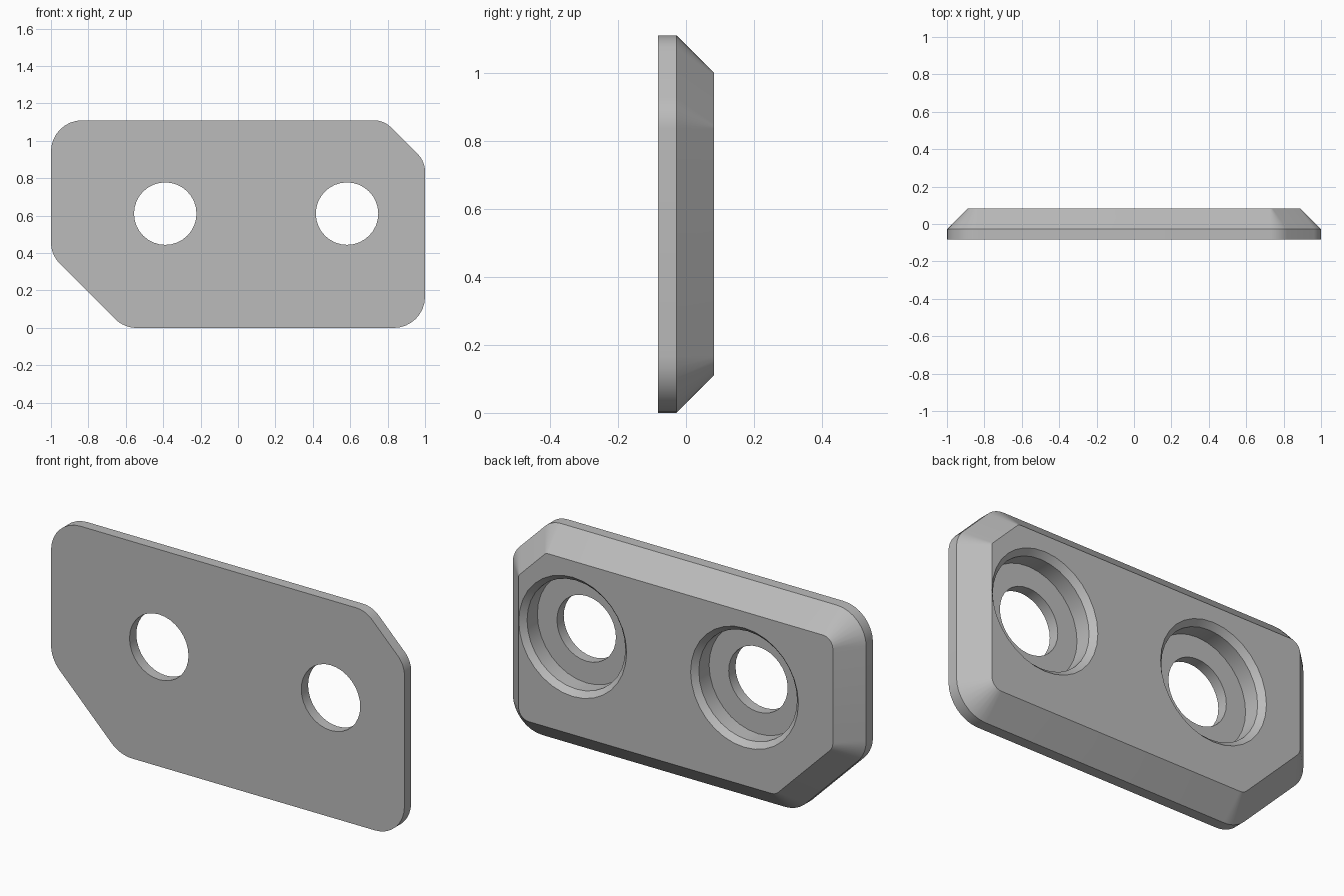
import bpy, bmesh, math
from mathutils import Vector

cube = bpy.data.objects.get("Cube")
if cube:
    bpy.data.objects.remove(cube, do_unlink=True)

grey = bpy.data.materials.new("plain grey")
grey.use_nodes = True
colour = (0.5, 0.5, 0.5, 1)
grey.diffuse_color = colour
grey.node_tree.nodes["Principled BSDF"].inputs["Base Color"].default_value = colour

HEIGHT = 1.11
FRONT, RIM, BACK = -0.083, -0.028, 0.083
BEVEL = 0.111

# Corners of the plate, anticlockwise seen from the front: x, z, rounding radius
CORNERS = [(-0.61, 0, 0.167), (1, 0, 0.167), (1, 0.89, 0.13),
           (0.78, HEIGHT, 0.13), (-1, HEIGHT, 0.167), (-1, 0.39, 0.167)]


def outline(inset):
    """Rounded outline, moved inwards around the same arc centres."""
    points = []
    for i, (x, z, radius) in enumerate(CORNERS):
        corner = Vector((x, z))
        before = (corner - Vector(CORNERS[i - 1][:2])).normalized()
        after = (Vector(CORNERS[(i + 1) % len(CORNERS)][:2]) - corner).normalized()
        turn = before.angle(after)
        centre = corner + (after - before).normalized() * radius / math.cos(turn / 2)
        start = math.atan2(-before.x, before.y)
        steps = 8
        for k in range(steps + 1):
            a = start + turn * k / steps
            points.append(centre + Vector((math.cos(a), math.sin(a))) * (radius - inset))
    return points


def loft(name, rings):
    """Solid through closed rings of equal point count."""
    bm = bmesh.new()
    loops = [[bm.verts.new((p.x, y, p.y)) for p in ring] for y, ring in rings]
    for a, b in zip(loops, loops[1:]):
        for i in range(len(a)):
            j = (i + 1) % len(a)
            bm.faces.new((a[i], a[j], b[j], b[i]))
    bm.faces.new(loops[0])
    bm.faces.new(loops[-1])
    bmesh.ops.recalc_face_normals(bm, faces=bm.faces)
    mesh = bpy.data.meshes.new(name)
    bm.to_mesh(mesh)
    bm.free()
    obj = bpy.data.objects.new(name, mesh)
    bpy.context.collection.objects.link(obj)
    mesh.materials.append(grey)
    return obj


def circle(x, z, radius, sides=32):
    return [Vector((x + radius * math.cos(math.tau * k / sides),
                    z + radius * math.sin(math.tau * k / sides))) for k in range(sides)]


# Plate with a straight rim and a sloping back edge
plate = loft("mounting_plate", [(FRONT, outline(0)), (RIM, outline(0)), (BACK, outline(BEVEL))])

# Stepped holes: through hole, wide bore and chamfered mouth
HOLE = [(FRONT - 0.05, 0.167), (RIM, 0.167), (RIM, 0.278), (BACK - 0.028, 0.278),
        (BACK, 0.305), (BACK + 0.05, 0.305)]
cutters = []
for side, x in (("right", -0.389), ("left", 0.583)):
    cutter = loft(side + "_hole_cutter", [(y, circle(x, 0.611, r)) for y, r in HOLE])
    cutter.hide_render = True
    cut = plate.modifiers.new(side + " hole", "BOOLEAN")
    cut.operation = "DIFFERENCE"
    cut.solver = "EXACT"
    cut.object = cutter
    cutters.append(cutter)

# Apply the cuts and drop the cutters
bpy.ops.object.select_all(action="DESELECT")
plate.select_set(True)
bpy.context.view_layer.objects.active = plate
for cut in list(plate.modifiers):
    bpy.ops.object.modifier_apply(modifier=cut.name)
for cutter in cutters:
    bpy.data.objects.remove(cutter, do_unlink=True)

bpy.ops.object.shade_smooth_by_angle(angle=math.radians(30))
